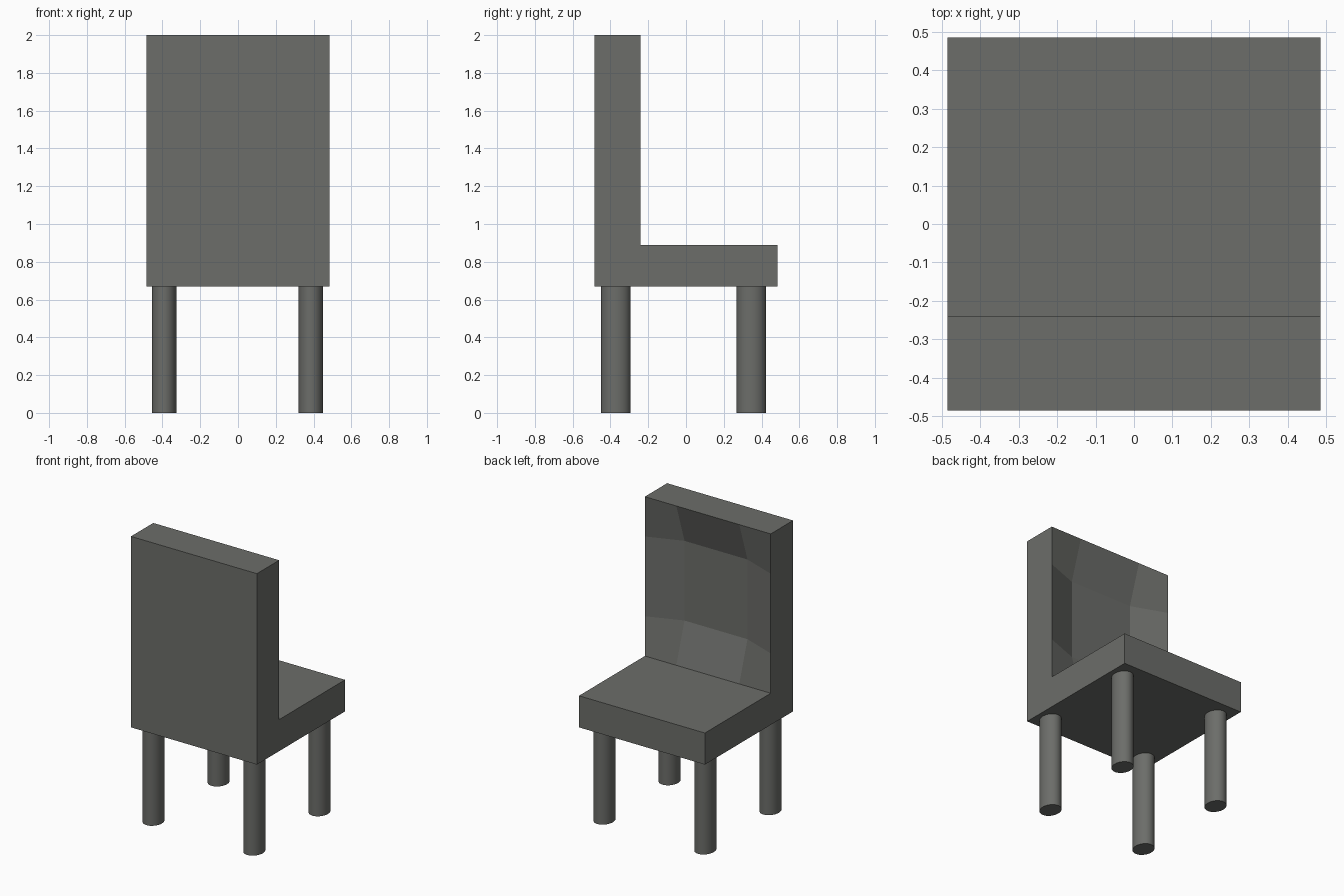
import bpy, bmesh
from mathutils import Vector

if "Cube" in bpy.data.objects:
    bpy.data.objects.remove(bpy.data.objects["Cube"])

grey = bpy.data.materials.new("warm grey")
grey.diffuse_color = (0.15, 0.154, 0.143, 1)
grey.use_nodes = True
grey.node_tree.nodes["Principled BSDF"].inputs["Base Color"].default_value = grey.diffuse_color

W, D = 0.485, 0.485            # half width, half depth
Z0, Z1, Z2 = 0.67, 0.89, 2.0   # underside, seat top, backrest top
YB = -0.24                     # inner plane of the backrest
DISH = 0.09                    # depth of the backrest hollow


def add_object(name, bm):
    bmesh.ops.recalc_face_normals(bm, faces=bm.faces)
    me = bpy.data.meshes.new(name)
    bm.to_mesh(me)
    bm.free()
    me.materials.append(grey)
    ob = bpy.data.objects.new(name, me)
    bpy.context.collection.objects.link(ob)
    return ob


# Seat and backrest: one L-shaped profile extruded across the width
bm = bmesh.new()
profile = [(-D, Z0), (D, Z0), (D, Z1), (YB, Z1), (YB, Z2), (-D, Z2)]
face = bm.faces.new([bm.verts.new((-W, y, z)) for y, z in profile])
ext = bmesh.ops.extrude_face_region(bm, geom=[face])
for v in ext["geom"]:
    if isinstance(v, bmesh.types.BMVert):
        v.co.x += 2 * W

# Cut quarter lines, then push the middle of the backrest inwards
h = Z2 - Z1
cuts = [((x, 0, 0), (1, 0, 0)) for x in (-W / 2, W / 2)]
cuts += [((0, 0, Z1 + h * t), (0, 0, 1)) for t in (0.25, 0.75)]
for co, no in cuts:
    bmesh.ops.bisect_plane(bm, geom=bm.verts[:] + bm.edges[:] + bm.faces[:],
                           plane_co=Vector(co), plane_no=Vector(no))
for v in bm.verts:
    if abs(v.co.y - YB) < 1e-4 and abs(v.co.x) < W - 0.01 and Z1 + 0.01 < v.co.z < Z2 - 0.01:
        v.co.y -= DISH
add_object("seat_and_backrest", bm)

# Four slightly oval legs
for xn, x in (("left", -0.391), ("right", 0.386)):
    for yn, y in (("front", -0.371), ("rear", 0.346)):
        bm = bmesh.new()
        bmesh.ops.create_cone(bm, cap_ends=True, segments=32,
                              radius1=1, radius2=1, depth=Z0 + 0.01)
        for v in bm.verts:
            v.co = (x + v.co.x * 0.065, y + v.co.y * 0.078, v.co.z + (Z0 + 0.01) / 2)
        for f in bm.faces:
            f.smooth = len(f.verts) == 4
        for e in bm.edges:
            e.smooth = all(len(f.verts) == 4 for f in e.link_faces)
        add_object(f"{yn}_{xn}_leg", bm)
